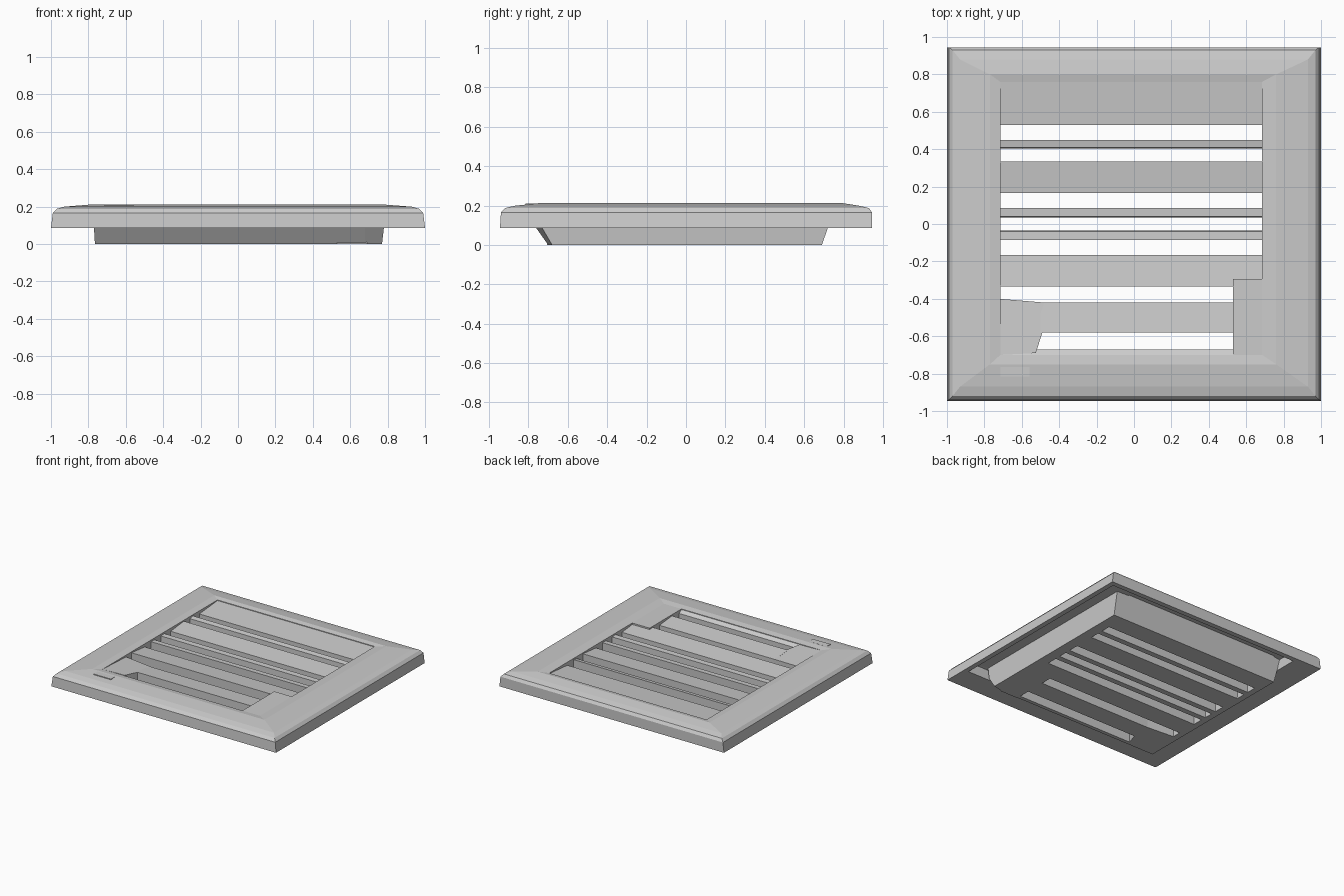
import bpy, bmesh

if "Cube" in bpy.data.objects:
    bpy.data.objects.remove(bpy.data.objects["Cube"])


def finish(name, bm):
    bmesh.ops.recalc_face_normals(bm, faces=bm.faces)
    mesh = bpy.data.meshes.new(name)
    bm.to_mesh(mesh)
    bm.free()
    obj = bpy.data.objects.new(name, mesh)
    bpy.context.scene.collection.objects.link(obj)
    return obj


def ring(name, loops):
    """Closed frame: skin successive loops and join the last to the first."""
    bm = bmesh.new()
    rows = [[bm.verts.new(p) for p in loop] for loop in loops]
    n = len(rows[0])
    for i, a in enumerate(rows):
        b = rows[(i + 1) % len(rows)]
        for j in range(n):
            k = (j + 1) % n
            bm.faces.new((a[j], a[k], b[k], b[j]))
    return finish(name, bm)


def loft(name, first, last):
    """Solid between two matching outlines."""
    bm = bmesh.new()
    a = [bm.verts.new(p) for p in first]
    b = [bm.verts.new(p) for p in last]
    bm.faces.new(a)
    bm.faces.new(b)
    for j in range(len(a)):
        k = (j + 1) % len(a)
        bm.faces.new((a[j], a[k], b[k], b[j]))
    return finish(name, bm)


def rect(x0, x1, y0, y1, z):
    return [(x0, y0, z), (x1, y0, z), (x1, y1, z), (x0, y1, z)]


def cut_rect(x0, x1, y0, y1, z, cx, cy):
    """Rectangle with its front right corner cut off."""
    return [(x0, y0, z), (x1 - cx, y0, z), (x1, y0 + cy, z), (x1, y1, z), (x0, y1, z)]


def block(name, x0, x1, y0, y1, z0, z1):
    return loft(name, rect(x0, x1, y0, y1, z0), rect(x0, x1, y0, y1, z1))


def bar(name, x0, x1, section):
    return loft(name, [(x0, y, z) for y, z in section], [(x1, y, z) for y, z in section])


# Face plate with rolled outer rim, hollow behind on the back and right
ring("face_plate", [
    rect(-1, 1, -.945, .945, .085),
    rect(-.99, .99, -.94, .945, .165),
    rect(-.97, .97, -.92, .93, .187),
    rect(-.93, .93, -.87, .88, .199),
    rect(-.77, .76, -.75, .80, .212),
    rect(-.715, .685, -.70, .76, .205),
    rect(-.715, .685, -.70, .76, .17),
    rect(-.77, .93, -.75, .88, .165),
    rect(-.77, .96, -.75, .905, .085),
])

# Tapered duct collar with a nearly flat shelf along the back of the opening
ring("duct_collar", [
    cut_rect(-.765, .77, -.70, .69, 0, .09, .02),
    cut_rect(-.77, .78, -.76, .72, .085, .10, .03),
    cut_rect(-.77, .79, -.76, .75, .17, .10, .03),
    cut_rect(-.715, .685, -.70, .762, .20, .01, .01),
    cut_rect(-.715, .685, -.67, .53, .18, .01, .01),
    cut_rect(-.715, .685, -.67, .53, 0, .01, .01),
])

# Mirrored louvre slats: wide and narrow with gently tilted tops
for side, s in (("back", 1), ("front", -1)):
    bar(f"wide_slat_{side}", -.72, .69,
        [(s * .165, 0), (s * .165, .18), (s * .333, .197), (s * .33, 0)])
    bar(f"narrow_slat_{side}", -.72, .69,
        [(s * .035, 0), (s * .04, .19), (s * .085, .192), (s * .08, 0)])
bar("outer_narrow_slat", -.72, .69, [(.405, 0), (.41, .188), (.45, .195), (.45, 0)])
bar("outer_wide_slat", -.50, .54, [(-.42, 0), (-.42, .18), (-.58, .195), (-.58, 0)])

# Front corner fillers
block("right_filler", .53, .69, -.705, -.295, 0, .205)
outline = [(-.72, -.70), (-.525, -.69), (-.49, -.58), (-.48, -.42), (-.72, -.40)]
tops = [.205, .203, .195, .18, .19]
loft("left_filler", [(x, y, 0) for x, y in outline],
     [(x, y, z) for (x, y), z in zip(outline, tops)])

# Small raised tab on the front rail
block("left_tab", -.715, -.56, -.815, -.765, .19, .211)
